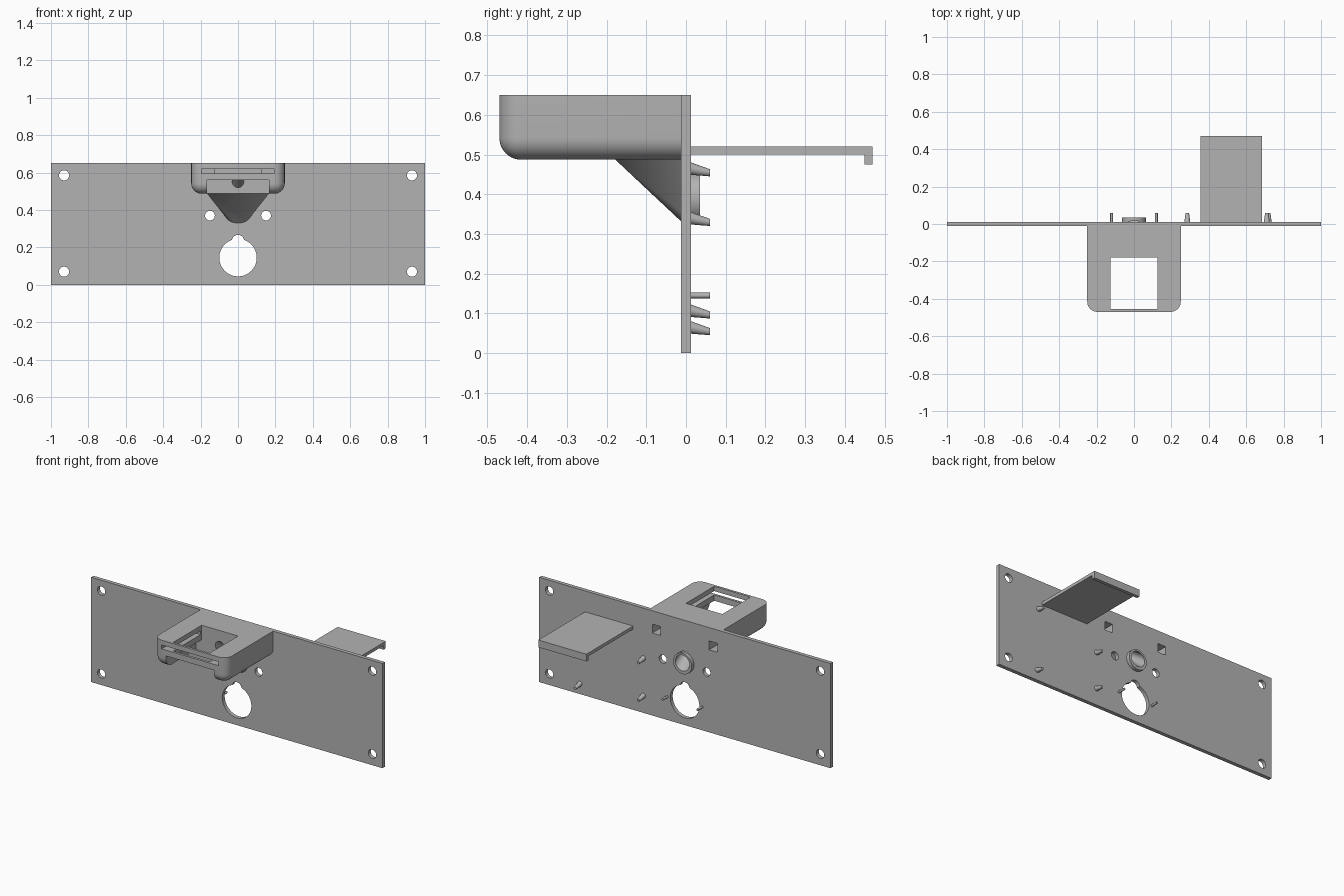
import bpy, bmesh, math
from mathutils import Vector

if "Cube" in bpy.data.objects:
    bpy.data.objects.remove(bpy.data.objects["Cube"], do_unlink=True)

grey = bpy.data.materials.new("matte_grey")
grey.use_nodes = True
colour = (0.45, 0.45, 0.45, 1)
grey.diffuse_color = colour
grey.node_tree.nodes["Principled BSDF"].inputs["Base Color"].default_value = colour


def make(name, bm):
    bmesh.ops.recalc_face_normals(bm, faces=bm.faces)
    mesh = bpy.data.meshes.new(name)
    bm.to_mesh(mesh)
    bm.free()
    mesh.materials.append(grey)
    ob = bpy.data.objects.new(name, mesh)
    bpy.context.collection.objects.link(ob)
    return ob


def hull(name, points):
    bm = bmesh.new()
    for p in points:
        bm.verts.new(p)
    result = bmesh.ops.convex_hull(bm, input=bm.verts)
    spare = [g for g in result["geom_interior"] if isinstance(g, bmesh.types.BMVert)]
    bmesh.ops.delete(bm, geom=spare, context="VERTS")
    bmesh.ops.dissolve_limit(bm, angle_limit=0.001, verts=bm.verts, edges=bm.edges)
    return make(name, bm)


def box(name, x, y, z):
    return hull(name, [(a, b, c) for a in x for b in y for c in z])


def ring(x, y, z, r, n=48):
    """Points of a circle that faces along y."""
    return [Vector((x + r * math.cos(2 * math.pi * i / n), y,
                    z + r * math.sin(2 * math.pi * i / n))) for i in range(n)]


def rod(name, x, z, r, y=(-0.1, 0.1), n=48, tip=None, drop=0):
    """Round bar along y, with an optional narrower, lowered tip."""
    return hull(name, ring(x, y[0], z, r, n) + ring(x, y[1], z - drop, tip or r, n))


def combine(target, tool, operation):
    mod = target.modifiers.new("combine", "BOOLEAN")
    mod.object, mod.operation, mod.solver = tool, operation, "EXACT"
    bpy.context.view_layer.objects.active = target
    bpy.ops.object.modifier_apply(modifier=mod.name)
    bpy.data.objects.remove(tool, do_unlink=True)


def smooth(ob):
    bpy.ops.object.select_all(action="DESELECT")
    ob.select_set(True)
    bpy.context.view_layer.objects.active = ob
    bpy.ops.object.shade_smooth_by_angle(angle=math.radians(30))


# Rounded housing on the front
T = 0.012
BACK = -0.178
housing = box("housing", (-0.25, 0.25), (-0.47, 0), (0.487, 0.65))
bm = bmesh.new()
bm.from_mesh(housing.data)
rounded = []
for e in bm.edges:
    a, b = (v.co for v in e.verts)
    at_front = a.y < -0.4 and b.y < -0.4
    at_bottom = a.z < 0.5 and b.z < 0.5
    at_back = a.y > -0.1 and b.y > -0.1
    upright = abs(a.z - b.z) > 0.1
    if (at_bottom and not at_back) or (at_front and upright):
        rounded.append(e)
bmesh.ops.bevel(bm, geom=rounded, offset=0.055, segments=10, profile=0.5, affect="EDGES")
bm.to_mesh(housing.data)
bm.free()

# Panel with housing, tapered support and rear collar fused on
panel = box("panel", (-1, 1), (-T, T), (0, 0.65))
support = hull("support", ring(0, 0, 0.388, 0.068)
               + [(x, y, z) for x in (-0.165, 0.165) for y in (BACK, 0) for z in (0.487, 0.51)])
collar = rod("collar", 0, 0.39, 0.064, (0, 0.035))
for part in (housing, support, collar):
    combine(panel, part, "UNION")

# Openings in the housing: top window, lower cavity, front slot
openings = [
    box("window", (-0.125, 0.125), (-0.455, BACK), (0.5, 0.7)),
    box("cavity", (-0.165, 0.165), (-0.5, BACK), (0.45, 0.56)),
    box("slot", (-0.195, 0.195), (-0.5, BACK - 0.01), (0.596, 0.62)),
    # Sloping passage from the collar to the cavity
    hull("passage", ring(0, 0.04, 0.39, 0.049) + ring(0, -0.19, 0.56, 0.03)),
    # Large keyed hole
    rod("large_hole", 0, 0.145, 0.1),
    rod("key_notch", 0, 0.234, 0.033),
]
for s in (-1, 1):
    openings.append(box("square_socket", (s * 0.167, s * 0.223), (-0.2, 0.1), (0.512, 0.567)))
    openings.append(rod("small_hole", s * 0.15, 0.37, 0.026, (-0.1, 0.1), 32))
    for z in (0.07, 0.585):
        openings.append(rod("corner_hole", s * 0.93, z, 0.027, (-0.1, 0.1), 32))
for tool in openings:
    combine(panel, tool, "DIFFERENCE")
smooth(panel)

# Rear shelf with a lip
shelf = box("shelf", (0.355, 0.685), (T - 0.004, 0.47), (0.5, 0.52))
combine(shelf, box("lip", (0.355, 0.685), (0.449, 0.47), (0.475, 0.52)), "UNION")

# Rear mounting pegs and thin pins
for x, z in ((0.285, 0.34), (0.285, 0.107), (0.72, 0.065), (0.71, 0.465)):
    smooth(rod("mounting_peg", x, z, 0.016, (T - 0.002, 0.06), 24, 0.009, 0.011))
for s in (-1, 1):
    smooth(rod("thin_pin", s * 0.12, 0.145, 0.007, (T - 0.002, 0.06), 16))
